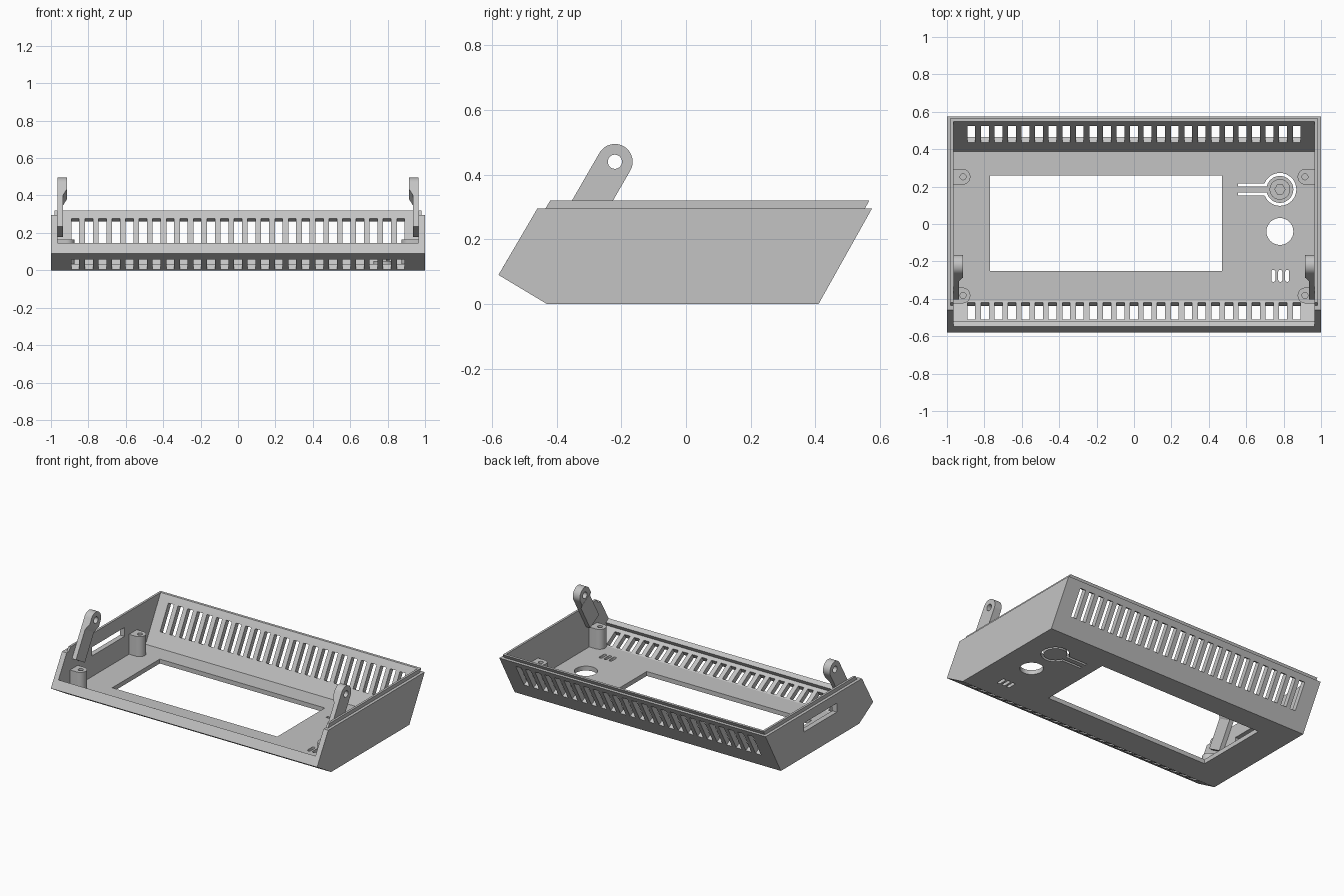
import bpy, bmesh, math

if "Cube" in bpy.data.objects:
    bpy.data.objects.remove(bpy.data.objects["Cube"])

grey = bpy.data.materials.new("plain grey plastic")
grey.use_nodes = True
COLOR = (0.55, 0.55, 0.55, 1)
grey.diffuse_color = COLOR
grey.node_tree.nodes["Principled BSDF"].inputs["Base Color"].default_value = COLOR


def loft(name, *pairs):
    """One closed solid for each pair of matching 3D rings."""
    bm = bmesh.new()
    for ring_a, ring_b in pairs:
        a = [bm.verts.new(p) for p in ring_a]
        b = [bm.verts.new(p) for p in ring_b]
        bm.faces.new(a)
        bm.faces.new(b[::-1])
        for i in range(len(a)):
            j = (i + 1) % len(a)
            bm.faces.new((a[j], a[i], b[i], b[j]))
    bmesh.ops.recalc_face_normals(bm, faces=bm.faces)
    mesh = bpy.data.meshes.new(name)
    bm.to_mesh(mesh)
    bm.free()
    mesh.materials.append(grey)
    obj = bpy.data.objects.new(name, mesh)
    bpy.context.collection.objects.link(obj)
    return obj


def along_x(pts, x0, x1):
    return [(x0, y, z) for y, z in pts], [(x1, y, z) for y, z in pts]


def along_z(pts, z0, z1):
    return [(x, y, z0) for x, y in pts], [(x, y, z1) for x, y in pts]


def circle(u, v, r, n=32):
    return [(u + r * math.cos(math.tau * i / n), v + r * math.sin(math.tau * i / n)) for i in range(n)]


def keyhole(u, v, r, half, length, angle=0, n=28):
    """Circle with a straight stem of the given half width leaving towards angle."""
    gap = math.asin(min(1, half / r))
    pts = [(length, -half), (length, half)]
    for i in range(n + 1):
        t = gap + (math.tau - 2 * gap) * i / n
        pts.append((r * math.cos(t), r * math.sin(t)))
    c, s = math.cos(angle), math.sin(angle)
    return [(u + c * p - s * q, v + s * p + c * q) for p, q in pts]


def cut(obj, *pairs):
    cutter = loft("cutter", *pairs)
    cutter.hide_render = True
    mod = obj.modifiers.new("cut", "BOOLEAN")
    mod.operation = "DIFFERENCE"
    mod.solver = "EXACT"
    mod.object = cutter
    bpy.context.view_layer.objects.active = obj
    bpy.ops.object.modifier_apply(modifier=mod.name)
    bpy.data.objects.remove(cutter)


def smooth(obj):
    bpy.ops.object.select_all(action="DESELECT")
    obj.select_set(True)
    bpy.context.view_layer.objects.active = obj
    bpy.ops.object.shade_smooth_by_angle(angle=math.radians(30))


WALL = 0.965   # inner face of the side walls
FLOOR = 0.03   # floor thickness

# Floor, sloping back wall and low folded front in one section
section = [(-0.548, 0.145), (-0.58, 0.09), (-0.43, 0), (0.41, 0), (0.575, 0.295),
           (0.535, 0.295), (0.387, FLOOR), (-0.412, FLOOR), (-0.533, 0.102), (-0.518, 0.128)]
tray = loft("tray", along_x(section, -WALL, WALL))


# Rows of vents cut square through the sloping walls
def vent_profile(a, b, normal):
    (ay, az), (by, bz) = a, b
    ny, nz = normal
    out, inn = -0.02, 0.05
    return [(ay + ny * out, az + nz * out), (by + ny * out, bz + nz * out),
            (by + ny * inn, bz + nz * inn), (ay + ny * inn, az + nz * inn)]


back_vent = vent_profile((0.466, 0.1), (0.555, 0.26), (-0.873, 0.488))
front_vent = vent_profile((-0.438, 0.005), (-0.528, 0.059), (0.514, 0.857))
vent_x = [0.0725 * (i - 12) for i in range(25)]
for profile in (back_vent, front_vent):
    cut(tray, *[along_x(profile, x - 0.021, x + 0.021) for x in vent_x])

# Openings in the floor
window = [(-0.77, -0.25), (0.47, -0.25), (0.47, 0.26), (-0.77, 0.26)]
BX, BY = 0.78, 0.185
cut(tray, along_z(window, -0.1, 0.1))
cut(tray, along_z(circle(BX, -0.04, 0.072), -0.1, 0.1))
cut(tray, along_z(keyhole(BX, BY, 0.088, 0.032, 0.225, math.pi), -0.1, 0.1))


def slit(x):
    top = [(x + 0.011 * math.cos(t), -0.256 + 0.011 * math.sin(t)) for t in [math.pi * i / 8 for i in range(9)]]
    return top + [(px, -0.555 - py) for px, py in top[::-1]]


cut(tray, *[along_z(slit(x), -0.1, 0.1) for x in (0.745, 0.782, 0.819)])
smooth(tray)

# Sprung push button on its flexible tongue
smooth(loft("button_tongue", along_z(keyhole(BX, BY, 0.072, 0.016, 0.235, math.pi), 0, FLOOR)))
smooth(loft("button_collar", along_z(circle(BX, BY, 0.055), FLOOR, 0.05)))
loft("button_post", along_z(circle(BX, BY, 0.03, 6), 0.05, 0.08))

# Back rim lip
loft("back_lip", along_x([(0.535, 0.295), (0.553, 0.295), (0.567, 0.32), (0.549, 0.32)], -WALL, WALL))

side_profile = [(-0.58, 0.09), (-0.43, 0), (0.41, 0), (0.575, 0.295), (-0.46, 0.295)]
lip_profile = [(-0.435, 0.295), (0.553, 0.295), (0.567, 0.32), (-0.42, 0.32)]
HY, HZ = -0.22, 0.44
LEAN = math.radians(240)

for side, s in (("right", -1), ("left", 1)):
    # Side wall, with a long port on one side only
    wall = loft(side + "_wall", along_x(side_profile, s * WALL, s))
    if s < 0:
        port = [(-0.19, 0.17), (0.16, 0.17), (0.16, 0.23), (-0.19, 0.23)]
        cut(wall, along_x(port, -1.1, -0.9))
    loft(side + "_lip", along_x(lip_profile, s * WALL, s * 0.98))

    # Screw bosses with blind holes
    for place, y in (("back", 0.252), ("front", -0.382)):
        toward = 0 if s > 0 else math.pi
        boss = loft(side + "_" + place + "_boss",
                    along_z(keyhole(s * 0.917, y, 0.042, 0.042, 0.05, toward), 0.022, 0.165))
        cut(boss, along_z(circle(s * 0.914, y, 0.016, 20), 0.07, 0.3))
        smooth(boss)

    # Leaning hinge arm with a thickened eye that tapers into it
    arm = loft(side + "_hinge_arm",
               along_x(keyhole(HY, HZ, 0.055, 0.055, 0.27, LEAN), s * 0.935, s * 0.966))
    eye_base = along_x(keyhole(HY, HZ, 0.055, 0.055, 0.075, LEAN), s * 0.935, 0)[0]
    eye_face = along_x(keyhole(HY, HZ, 0.055, 0.055, 0.035, LEAN), s * 0.913, 0)[0]
    eye = loft(side + "_hinge_eye", (eye_base, eye_face))
    for part in (arm, eye):
        cut(part, along_x(circle(HY, HZ, 0.022, 24), s * 0.8, s * 1.1))
        smooth(part)
